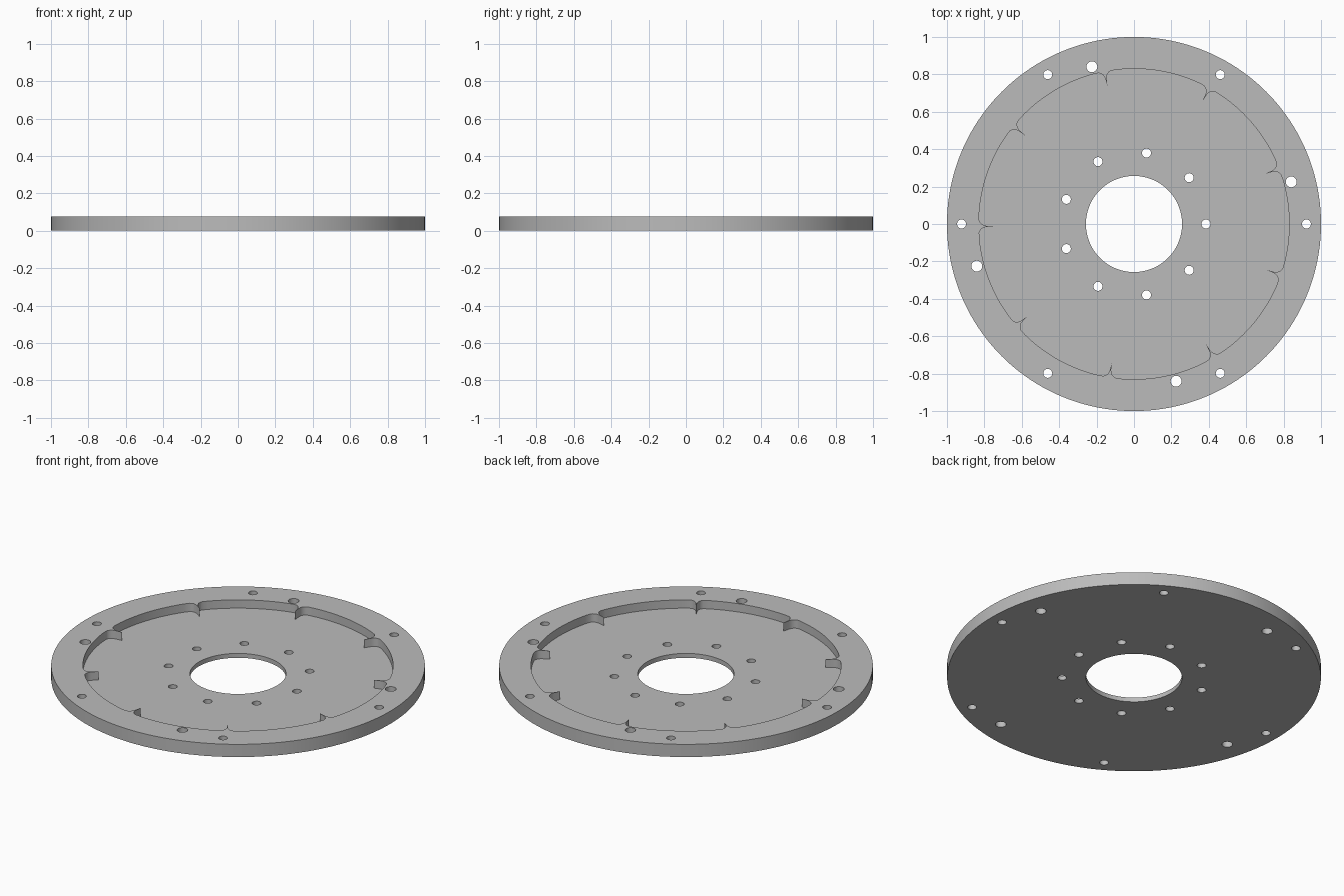
import bpy, bmesh
from math import sin, cos, radians, tau

cube = bpy.data.objects.get("Cube")
if cube:
    bpy.data.objects.remove(cube)

HEIGHT, FLOOR = 0.075, 0.026

grey = bpy.data.materials.new("plain grey")
grey.use_nodes = True
colour = (0.5, 0.5, 0.5, 1)
grey.diffuse_color = colour
grey.node_tree.nodes["Principled BSDF"].inputs["Base Color"].default_value = colour


def circle(radius, sides, x=0, y=0):
    return [(x + radius * cos(tau * i / sides), y + radius * sin(tau * i / sides))
            for i in range(sides)]


def prisms(name, outlines, bottom, top):
    """One object holding an upright prism for each outline."""
    bm = bmesh.new()
    for outline in outlines:
        face = bm.faces.new([bm.verts.new((x, y, bottom)) for x, y in outline])
        side = bmesh.ops.extrude_face_region(bm, geom=[face])["geom"]
        moved = [v for v in side if isinstance(v, bmesh.types.BMVert)]
        bmesh.ops.translate(bm, verts=moved, vec=(0, 0, top - bottom))
    bmesh.ops.recalc_face_normals(bm, faces=bm.faces)
    mesh = bpy.data.meshes.new(name)
    bm.to_mesh(mesh)
    bm.free()
    mesh.materials.append(grey)
    obj = bpy.data.objects.new(name, mesh)
    bpy.context.collection.objects.link(obj)
    return obj


def cut(target, cutter):
    cutter.hide_render = True
    mod = target.modifiers.new(cutter.name, "BOOLEAN")
    mod.operation, mod.solver, mod.object = "DIFFERENCE", "EXACT", cutter
    bpy.context.view_layer.objects.active = target
    bpy.ops.object.modifier_apply(modifier=mod.name)
    bpy.data.objects.remove(cutter)


def pocket_outline():
    """Nine shallow lobes that meet in thin pointed fins."""
    fin = [(0.75, 0.0), (0.79, 0.003), (0.803, 0.006), (0.814, 0.012),
           (0.823, 0.021), (0.829, 0.034)]          # radius, half width
    points = []
    for k in range(9):
        start = radians(20.9 + 40 * k)
        polar = [(r, start + w / r) for r, w in fin]
        first = polar[-1][1]
        last = 2 * start + radians(40) - first
        polar += [(0.83, first + (last - first) * i / 16) for i in range(1, 16)]
        polar += [(r, start + radians(40) - w / r) for r, w in reversed(fin[1:])]
        points += [(r * cos(a), r * sin(a)) for r, a in polar]
    return points


def hole_ring(count, ring, radius, offset=0):
    angles = [radians(offset) + tau * i / count for i in range(count)]
    return [circle(radius, 32, ring * cos(a), ring * sin(a)) for a in angles]


# Flat disc with its pocket, centre bore and three bolt circles
disc = prisms("slotted_disc", [circle(1, 160)], 0, HEIGHT)
cut(disc, prisms("pocket_cutter", [pocket_outline()], FLOOR, HEIGHT + 0.1))
holes = [circle(0.257, 96)]
holes += hole_ring(9, 0.385, 0.024)
holes += hole_ring(6, 0.922, 0.024)
holes += hole_ring(4, 0.87, 0.029, 15)
cut(disc, prisms("hole_cutter", holes, -0.1, HEIGHT + 0.1))

bpy.ops.object.select_all(action="DESELECT")
disc.select_set(True)
bpy.context.view_layer.objects.active = disc
bpy.ops.object.shade_smooth_by_angle(angle=radians(30))
